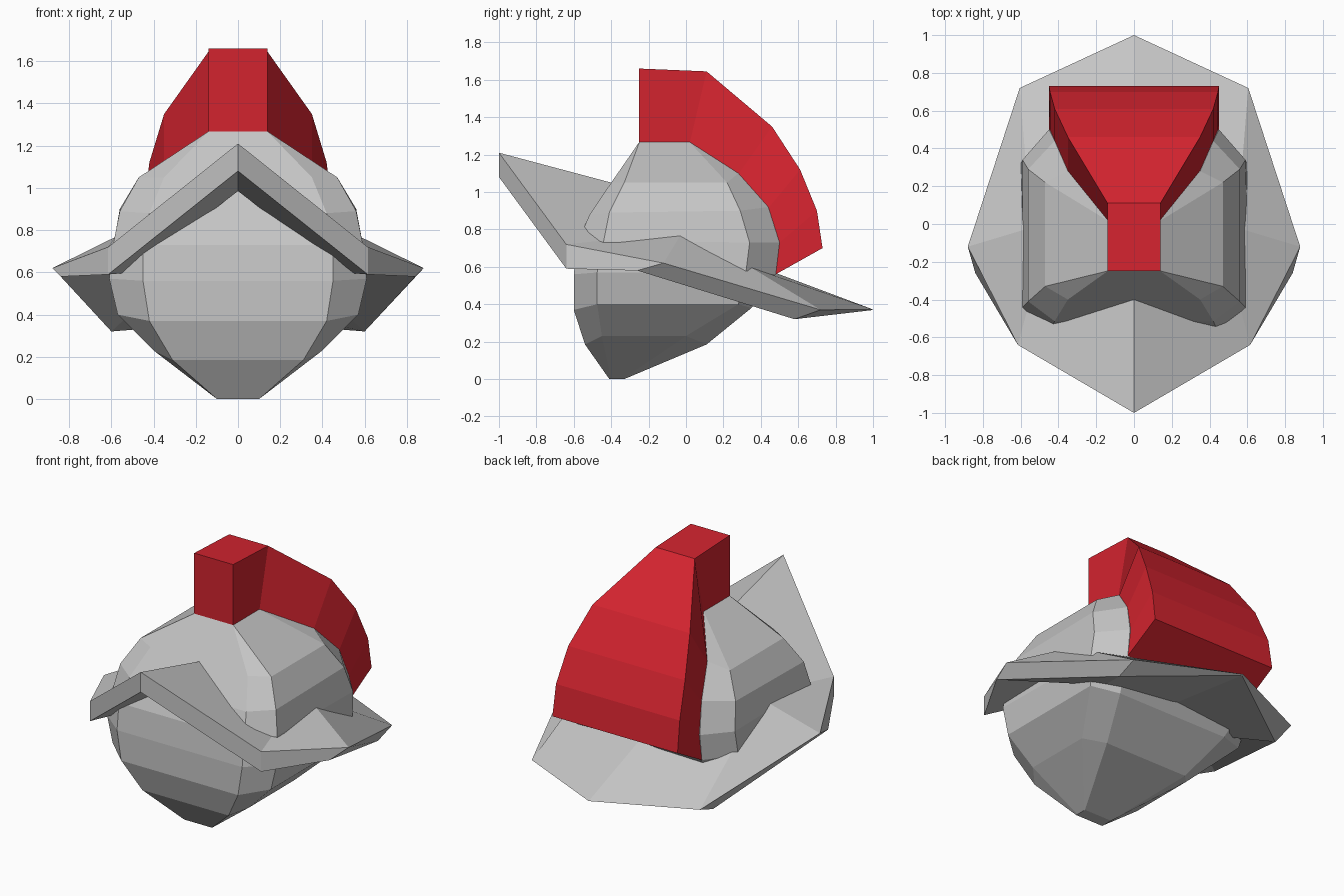
import bpy

cube = bpy.data.objects.get("Cube")
if cube:
    bpy.data.objects.remove(cube, do_unlink=True)


def material(name, rgb):
    m = bpy.data.materials.new(name)
    m.use_nodes = True
    m.diffuse_color = (*rgb, 1)
    bsdf = next(n for n in m.node_tree.nodes if n.type == 'BSDF_PRINCIPLED')
    bsdf.inputs["Base Color"].default_value = (*rgb, 1)
    return m


def loft(name, rings, mat, cap):
    """Skin equal-length closed rings; cap the ends, or join last to first."""
    n, k = len(rings[0]), len(rings)
    verts = [p for r in rings for p in r]
    faces = []
    for i in range(k - 1 if cap else k):
        a, b = i * n, (i + 1) % k * n
        faces += [(a + j, a + (j + 1) % n, b + (j + 1) % n, b + j) for j in range(n)]
    if cap:
        faces += [tuple(reversed(range(n))), tuple(range((k - 1) * n, k * n))]
    mesh = bpy.data.meshes.new(name)
    mesh.from_pydata(verts, [], faces)
    mesh.materials.append(mat)
    ob = bpy.data.objects.new(name, mesh)
    bpy.context.collection.objects.link(ob)
    # Consistent outward normals
    bpy.context.view_layer.objects.active = ob
    ob.select_set(True)
    bpy.ops.object.mode_set(mode='EDIT')
    bpy.ops.mesh.select_all(action='SELECT')
    bpy.ops.mesh.normals_make_consistent(inside=False)
    bpy.ops.object.mode_set(mode='OBJECT')
    ob.select_set(False)
    return ob


grey = material("steel grey", (0.56, 0.56, 0.56))
red = material("crest red", (0.65, 0.017, 0.028))

# Helmet body: stacked eight-sided rings, each given by its corners on +x
# (front corner, side front, side back, back corner)
body_half = [
    [(.10, -.41, 0), (.10, -.40, 0), (.10, -.34, 0), (.10, -.33, 0)],
    [(.31, -.54, .185), (.40, -.45, .23), (.40, .00, .23), (.30, .11, .185)],
    [(.42, -.60, .37), (.57, -.475, .40), (.57, .28, .40), (.40, .35, .38)],
    [(.45, -.60, .56), (.61, -.475, .57), (.60, .32, .57), (.45, .48, .56)],
    [(.45, -.58, .73), (.59, -.44, .74), (.59, .34, .73), (.45, .50, .73)],
    [(.42, -.515, .88), (.56, -.41, .89), (.56, .29, .90), (.42, .44, .92)],
    [(.35, -.40, 1.05), (.47, -.33, 1.05), (.47, .22, 1.05), (.35, .28, 1.10)],
    [(.14, -.25, 1.267), (.141, -.249, 1.267), (.141, .019, 1.267), (.14, .02, 1.267)],
]
body = [h + [(-x, y, z) for x, y, z in reversed(h)] for h in body_half]
loft("helmet_body", body, grey, True)

# Brim: cross-sections (outer top, outer bottom, inner bottom, inner top)
# from the front peak around the left side to the back point
brim_half = [
    [(0, -1, 1.21), (0, -1, 1.08), (0, -.52, .985), (0, -.38, 1.045)],
    [(.615, -.64, .72), (.615, -.64, .59), (.50, -.42, .60), (.55, -.40, .745)],
    [(.88, -.12, .62), (.84, -.26, .58), (.50, -.05, .62), (.58, -.03, .768)],
    [(.605, .72, .37), (.60, .58, .32), (.48, .30, .43), (.575, .35, .595)],
    [(0, 1, .372), (0, .99, .368), (0, .38, .45), (0, .40, .597)],
]
mirrored = [[(-x, y, z) for x, y, z in s] for s in brim_half[-2:0:-1]]
loft("brim", brim_half + mirrored, grey, False)

# Crest: (half width, inner y, inner z, outer y, outer z) from front to back
crest = [(.14, -.25, 1.262, -.25, 1.66), (.14, .02, 1.262, .11, 1.645),
         (.35, .28, 1.095, .46, 1.35), (.42, .44, .915, .61, 1.12),
         (.445, .50, .73, .70, .90), (.45, .48, .56, .73, .70)]
loft("crest", [[(w, yi, zi), (w, yo, zo), (-w, yo, zo), (-w, yi, zi)]
               for w, yi, zi, yo, zo in crest], red, True)
